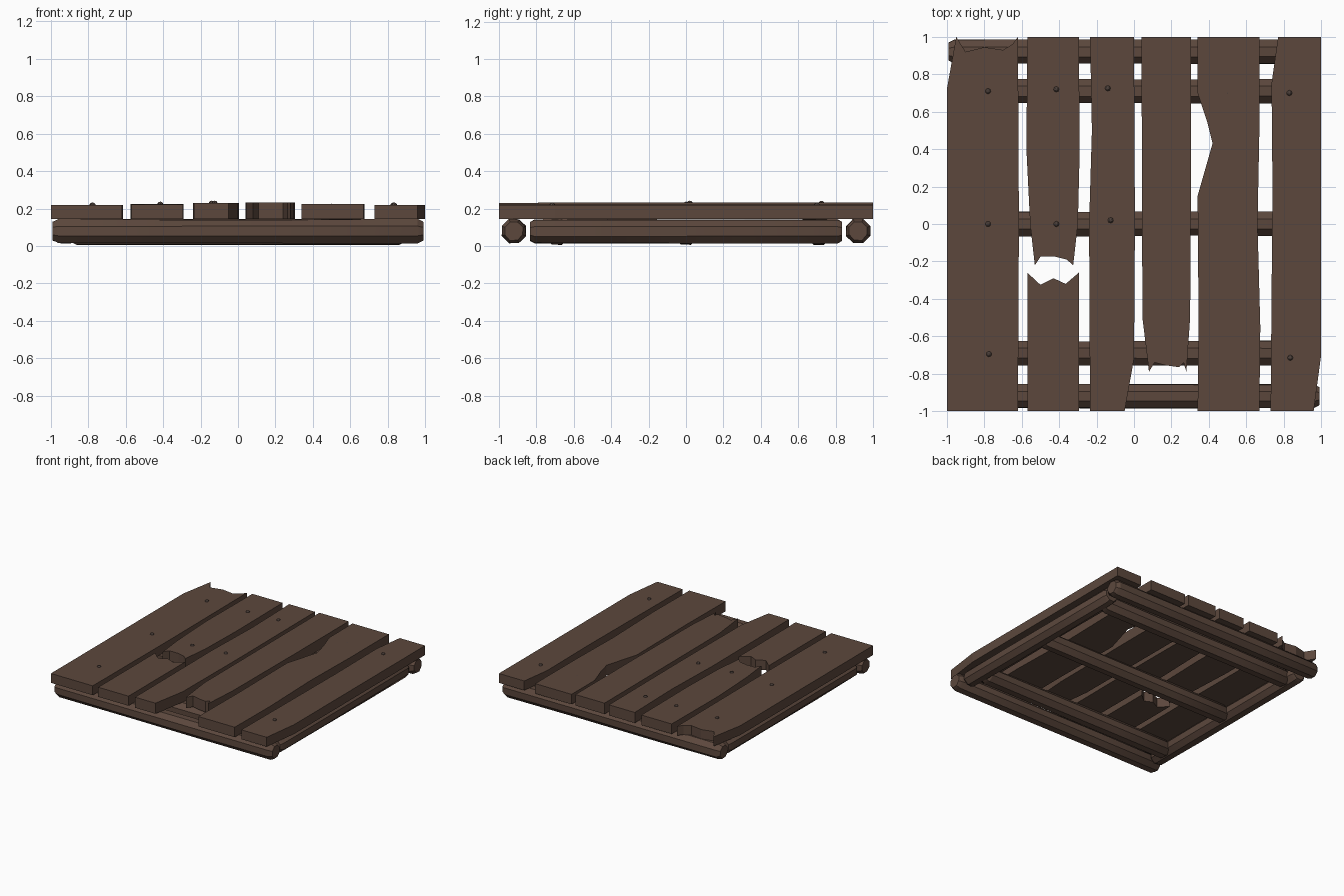
import bpy, bmesh, math, random
from mathutils import Vector

random.seed(4)
if "Cube" in bpy.data.objects:
    bpy.data.objects.remove(bpy.data.objects["Cube"], do_unlink=True)


def make_material(name, colour):
    material = bpy.data.materials.new(name)
    material.use_nodes = True
    material.diffuse_color = colour
    material.node_tree.nodes["Principled BSDF"].inputs["Base Color"].default_value = colour
    return material


wood = make_material("weathered brown wood", (0.107, 0.064, 0.046, 1))
iron = make_material("dark brown iron", (0.07, 0.05, 0.042, 1))


def finish(name, bm, material):
    bmesh.ops.recalc_face_normals(bm, faces=bm.faces)
    mesh = bpy.data.meshes.new(name)
    bm.to_mesh(mesh)
    bm.free()
    mesh.materials.append(material)
    obj = bpy.data.objects.new(name, mesh)
    bpy.context.collection.objects.link(obj)
    return obj


def plank(name, top, outline, bottom=0.143):
    """Extrude a board outline, seen from above, to full thickness."""
    bm = bmesh.new()
    face = bm.faces.new([bm.verts.new((x, y, bottom)) for x, y in outline])
    raised = bmesh.ops.extrude_face_region(bm, geom=[face])["geom"]
    for vert in raised:
        if isinstance(vert, bmesh.types.BMVert):
            vert.co.z = top
    return finish(name, bm, wood)


def log(name, centre, axis, half_length, radius, sides=8):
    """Rough hewn pole: a few uneven rings with chamfered ends."""
    centre, axis = Vector(centre), Vector(axis)
    across = Vector((0, 0, 1)).cross(axis)
    stations = [(-1, 0.78), (-0.97, 1), (-0.4, 1), (0.35, 1), (0.97, 1), (1, 0.78)]
    bm = bmesh.new()
    rings = []
    for along, scale in stations:
        ring = []
        for i in range(sides):
            angle = math.tau * (i + 0.5) / sides
            r = radius * scale * random.uniform(0.95, 1.05)
            offset = across * math.cos(angle) + Vector((0, 0, 1)) * math.sin(angle)
            ring.append(bm.verts.new(centre + axis * along * half_length + offset * r))
        rings.append(ring)
    for a, b in zip(rings, rings[1:]):
        for i in range(sides):
            j = (i + 1) % sides
            bm.faces.new((a[i], a[j], b[j], b[i]))
    bm.faces.new(rings[0])
    bm.faces.new(rings[-1])
    obj = finish(name, bm, wood)
    bpy.ops.object.select_all(action='DESELECT')
    obj.select_set(True)
    bpy.context.view_layer.objects.active = obj
    bpy.ops.object.shade_smooth_by_angle(angle=math.radians(30))


# Deck boards, from the right side to the left, with split and broken ends
plank("right_edge_plank", 0.22, [
    (-1, -1), (-0.62, -1), (-0.615, 0), (-0.62, 1), (-0.65, 0.96), (-0.7, 0.93),
    (-0.8, 0.945), (-0.9, 0.92), (-0.95, 1), (-1, 0.72)])
plank("snapped_plank_back", 0.225, [
    (-0.57, 1), (-0.295, 1), (-0.29, 0.4), (-0.3, 0), (-0.325, -0.22), (-0.36, -0.19),
    (-0.42, -0.175), (-0.5, -0.175), (-0.53, -0.22), (-0.555, 0), (-0.575, 0.4)])
plank("snapped_plank_front", 0.222, [
    (-0.57, -1), (-0.295, -1), (-0.295, -0.26), (-0.365, -0.32),
    (-0.43, -0.29), (-0.5, -0.325), (-0.57, -0.26)])
plank("chipped_plank", 0.23, [
    (-0.235, -1), (-0.05, -1), (0, -0.72), (0.005, 0), (0, 1),
    (-0.235, 1), (-0.225, 0.5), (-0.24, 0)])
plank("short_plank", 0.233, [
    (0.04, 1), (0.305, 1), (0.305, 0.3), (0.3, -0.5), (0.28, -0.79), (0.265, -0.74),
    (0.24, -0.765), (0.17, -0.755), (0.11, -0.74), (0.08, -0.79), (0.045, -0.5)])
plank("notched_plank", 0.225, [
    (0.34, -1), (0.67, -1), (0.675, -0.55), (0.66, 0), (0.67, 0.5), (0.67, 1),
    (0.34, 1), (0.34, 0.7), (0.39, 0.55), (0.42, 0.43), (0.34, 0.15), (0.345, -0.5)])
plank("left_edge_plank", 0.22, [
    (0.73, -1), (0.96, -1), (1, -0.7), (1, 1), (0.77, 1), (0.735, 0.75), (0.74, 0.2)])

# Outer frame of poles
for side, sign in (("back", 1), ("front", -1)):
    log(side + "_frame_log", (0, sign * 0.92, 0.08), (1, 0, 0), 0.99, 0.068)
for side, sign in (("left", 1), ("right", -1)):
    log(side + "_frame_log", (sign * 0.92, 0, 0.078), (0, 1, 0), 0.835, 0.068)

# Inner cross poles
for place, y in (("back", 0.71), ("middle", 0), ("front", -0.69)):
    log(place + "_cross_log", (0, y, 0.073), (1, 0, 0), 0.89, 0.07)

# Nail heads
nails = [(-0.78, 0.71, 0.22), (-0.78, 0, 0.22), (-0.775, -0.695, 0.22),
         (-0.415, 0.72, 0.225), (-0.415, 0, 0.225), (-0.14, 0.725, 0.23),
         (-0.125, 0.02, 0.23), (0.83, 0.7, 0.22), (0.835, -0.715, 0.22),
         (0.5, 0.7, 0.214)]
for number, position in enumerate(nails, 1):
    bm = bmesh.new()
    bmesh.ops.create_uvsphere(bm, u_segments=8, v_segments=6, radius=0.016)
    bmesh.ops.translate(bm, verts=bm.verts, vec=Vector(position) - Vector((0, 0, 0.004)))
    finish("nail_%d" % number, bm, iron)
